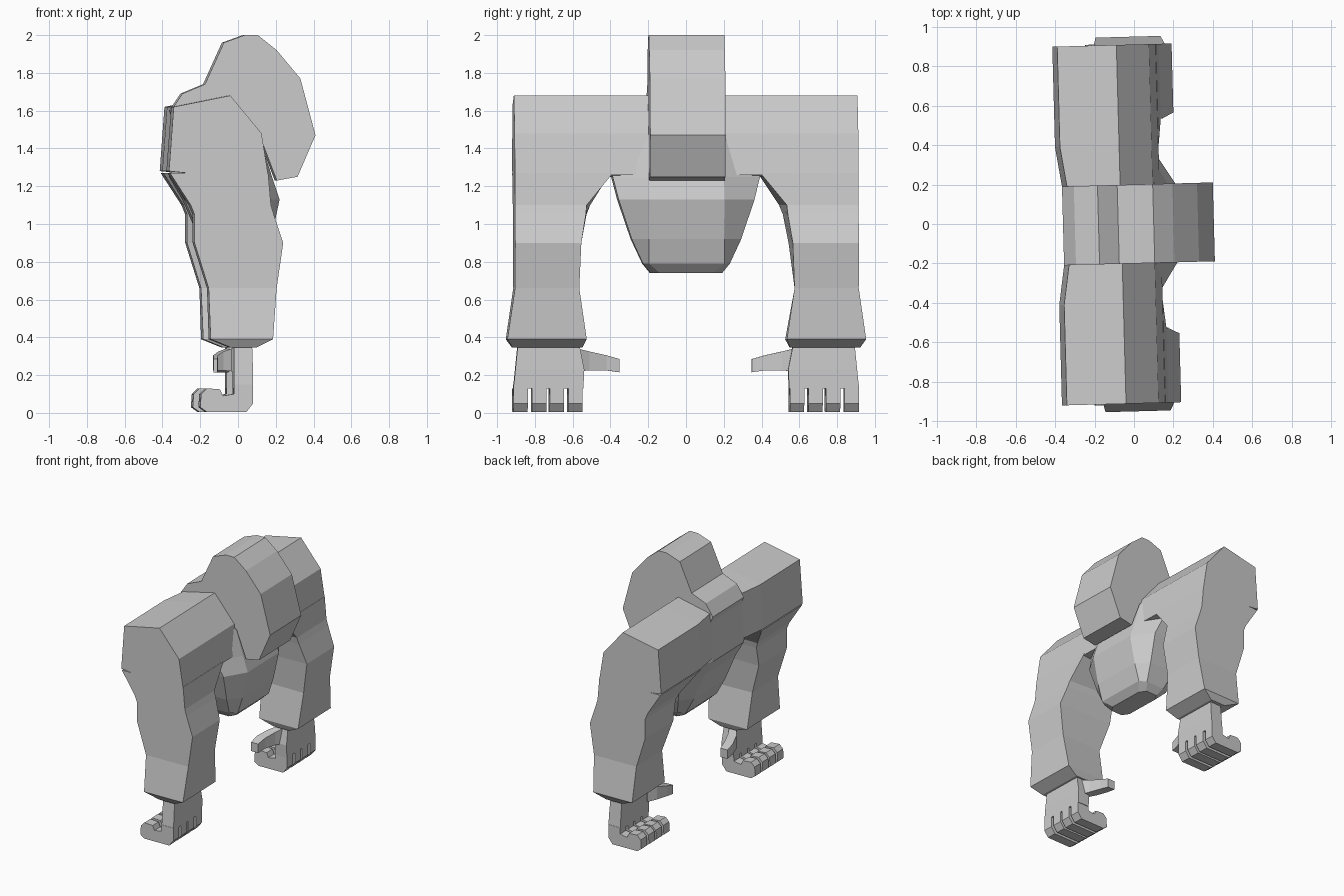
import bpy, bmesh
from mathutils import Matrix

grey = bpy.data.materials.new("stone grey")
grey.diffuse_color = (0.6, 0.6, 0.6, 1)
TURN = Matrix.Rotation(0.027, 4, 'Z')     # whole figure is turned slightly


def loft(name, rings):
    """Skin a list of equal-length vertex rings and cap both ends."""
    bm = bmesh.new()
    loops = [[bm.verts.new(p) for p in ring] for ring in rings]
    n = len(loops[0])
    for a, b in zip(loops, loops[1:]):
        for i in range(n):
            j = (i + 1) % n
            bm.faces.new((a[i], a[j], b[j], b[i]))
    bm.faces.new(loops[0])
    bm.faces.new(loops[-1])
    bmesh.ops.recalc_face_normals(bm, faces=bm.faces)
    bm.transform(TURN)
    mesh = bpy.data.meshes.new(name)
    bm.to_mesh(mesh)
    bm.free()
    mesh.materials.append(grey)
    ob = bpy.data.objects.new(name, mesh)
    bpy.context.collection.objects.link(ob)
    return ob


def slab(name, profile, y0, y1):
    """Extrude an x-z profile along y."""
    return loft(name, [[(x, y, z) for x, z in profile] for y in (y0, y1)])


# Head with the neck running into the back
slab("head_and_neck", [(-0.36, 1.60), (-0.30, 1.69), (-0.18, 1.74), (-0.08, 1.96),
                       (0.03, 2.0), (0.10, 2.0), (0.20, 1.92), (0.325, 1.77),
                       (0.405, 1.47), (0.31, 1.25), (0.20, 1.23), (0.12, 1.44),
                       (0.0, 1.45), (-0.3, 1.45)], -0.2, 0.2)

# Shoulder yoke, a little thinner in the middle
yoke = [(-0.39, 1.28), (-0.365, 1.62), (-0.065, 1.68), (0.10, 1.48), (0.135, 1.26), (-0.1, 1.25)]
rings = []
for y, dx in ((-0.91, 0), (-0.4, 0), (-0.2, 0.03), (0.2, 0.03), (0.4, 0), (0.91, 0)):
    rings.append([(x + (dx if x < -0.3 else 0), y, z) for x, z in yoke])
loft("shoulders", rings)

# Chest and belly: z, back x, front x, front half width, full half width
rings = []
for z, xb, xf, yf, ys in ((1.45, -0.34, 0.11, 0.2, 0.42), (1.25, -0.36, 0.175, 0.2, 0.39),
                          (1.13, -0.29, 0.215, 0.2, 0.36), (0.92, -0.2, 0.17, 0.2, 0.29),
                          (0.79, -0.13, 0.13, 0.2, 0.23), (0.74, -0.08, 0.08, 0.14, 0.19)):
    w = (xf - xb) * 0.2
    rings.append([(xf, -yf, z), (xf, yf, z), (xf - w, ys, z), (xb + w, ys, z),
                  (xb, yf, z), (xb, -yf, z), (xb + w, -ys, z), (xf - w, -ys, z)])
loft("torso", rings)

# Arm rings: z, back x, front x, inner y at front, inner y at back, outer y
ARM = [(1.27, -0.385, 0.135, 0.39, 0.39, 0.91), (1.10, -0.275, 0.15, 0.53, 0.50, 0.91),
       (1.05, -0.255, 0.165, 0.535, 0.52, 0.91), (0.90, -0.255, 0.215, 0.56, 0.55, 0.91),
       (0.66, -0.18, 0.18, 0.57, 0.58, 0.91), (0.39, -0.17, 0.16, 0.53, 0.53, 0.95),
       (0.345, -0.06, 0.07, 0.55, 0.55, 0.92)]
FINGER = [(0.055, 0.15), (0.055, 0.05), (0.02, 0.005), (-0.19, 0.005), (-0.225, 0.03),
          (-0.22, 0.10), (-0.19, 0.13), (-0.12, 0.125), (-0.105, 0.09), (-0.045, 0.10),
          (-0.045, 0.15)]
# Thumb rings: y, centre x, centre z, half thickness in x and z
THUMB = [(0.57, -0.02, 0.28, 0.03, 0.06), (0.51, -0.055, 0.275, 0.035, 0.05),
         (0.42, -0.085, 0.265, 0.035, 0.04), (0.35, -0.09, 0.25, 0.03, 0.035)]

for s, side in ((1, "left"), (-1, "right")):
    loft("arm_" + side, [[(xf, s * yf, z), (xf, s * yo, z), (xb, s * yo, z), (xb, s * yb, z)]
                         for z, xb, xf, yf, yb, yo in ARM])
    # Palm
    loft("palm_" + side, [[(xf, s * y0, z), (xf, s * y1, z), (xb, s * y1, z), (xb, s * y0, z)]
                          for z, xb, xf, y0, y1 in ((0.38, -0.045, 0.05, 0.57, 0.89),
                                                    (0.23, -0.045, 0.055, 0.54, 0.905),
                                                    (0.13, -0.045, 0.055, 0.545, 0.915))])
    # Four curled fingers resting on their knuckles
    for i, y in enumerate((0.587, 0.685, 0.778, 0.877)):
        slab("finger_%s_%d" % (side, i + 1), FINGER, s * (y - 0.038), s * (y + 0.038))
    loft("thumb_" + side, [[(x - a, s * y, z - b), (x + a, s * y, z - b),
                            (x + a, s * y, z + b), (x - a, s * y, z + b)]
                           for y, x, z, a, b in THUMB])
